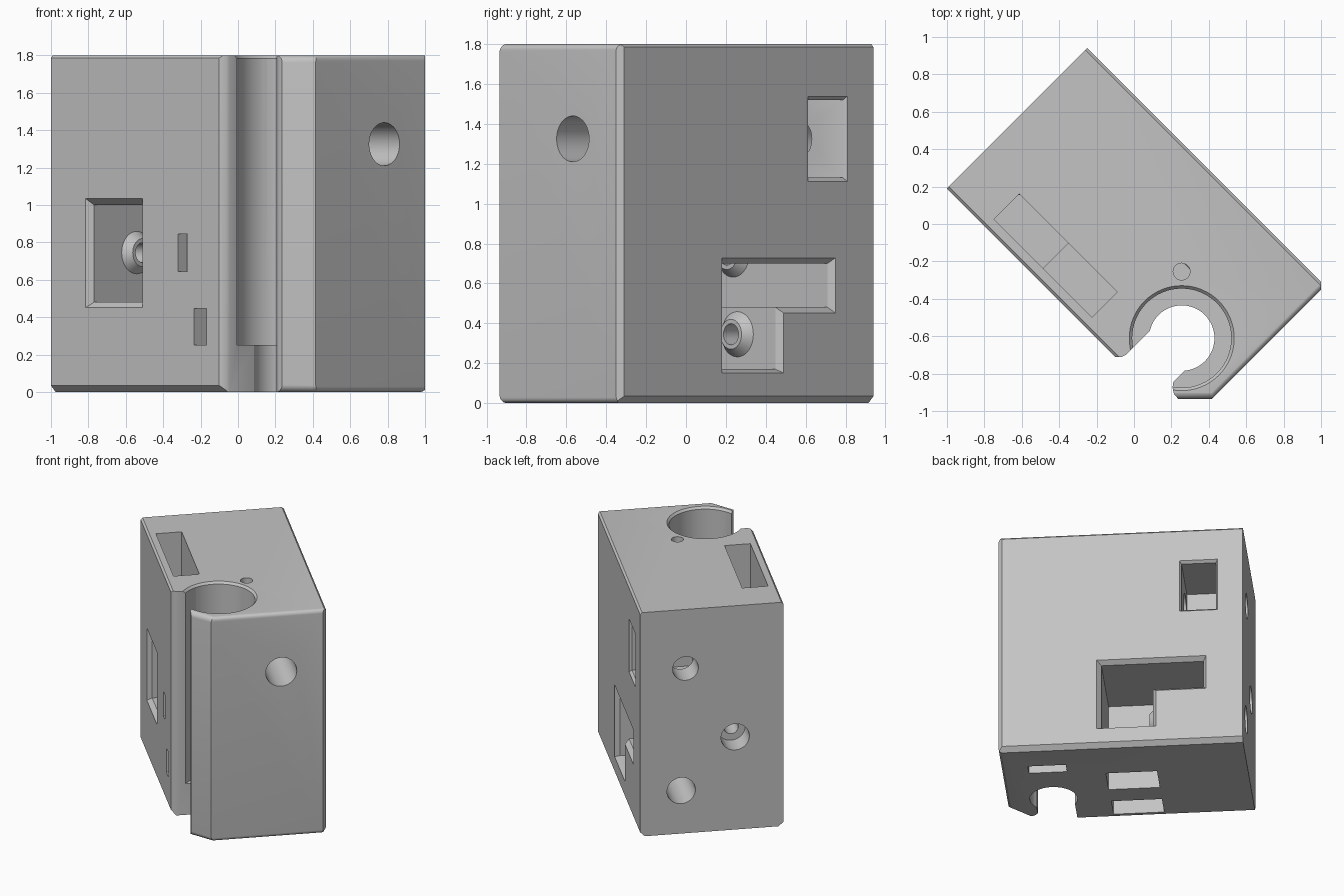
import bpy, bmesh, math
from mathutils import Matrix

cube = bpy.data.objects.get("Cube")
if cube:
    bpy.data.objects.remove(cube, do_unlink=True)

grey = bpy.data.materials.new("plain_grey")
grey.use_nodes = True
colour = (0.55, 0.55, 0.55, 1)
grey.diffuse_color = colour
grey.node_tree.nodes["Principled BSDF"].inputs["Base Color"].default_value = colour

# The block is designed in its own u, v, z axes, then turned 45 degrees
TURN = Matrix.Rotation(-math.pi / 4, 4, 'Z')
PLACE = {'u': lambda a, p: (a, p[0], p[1]),
         'v': lambda a, p: (p[0], a, p[1]),
         'z': lambda a, p: (p[0], p[1], a)}


def loft(name, axis, a, poly_a, b, poly_b=None, turned=True):
    """Solid between two matching polygons at a and b along an axis."""
    poly_b = poly_b or poly_a
    bm = bmesh.new()
    lo = [bm.verts.new(PLACE[axis](a, p)) for p in poly_a]
    hi = [bm.verts.new(PLACE[axis](b, p)) for p in poly_b]
    n = len(lo)
    bm.faces.new(lo)
    bm.faces.new(hi[::-1])
    for i in range(n):
        j = (i + 1) % n
        bm.faces.new((lo[j], lo[i], hi[i], hi[j]))
    bmesh.ops.recalc_face_normals(bm, faces=bm.faces)
    mesh = bpy.data.meshes.new(name)
    bm.to_mesh(mesh)
    bm.free()
    if turned:
        mesh.transform(TURN)
    mesh.materials.append(grey)
    ob = bpy.data.objects.new(name, mesh)
    bpy.context.collection.objects.link(ob)
    return ob


def rect(x0, x1, y0, y1):
    return [(x0, y0), (x1, y0), (x1, y1), (x0, y1)]


def circle(cx, cy, r, n=48):
    return [(cx + r * math.cos(2 * math.pi * i / n),
             cy + r * math.sin(2 * math.pi * i / n)) for i in range(n)]


def rounded_end(far, end, r, n=6):
    """Side profile with its top and bottom corners rounded at one end."""
    s = 1 if end > far else -1
    lo, hi = -0.001, 1.801
    arc = [(math.sin(t * math.pi / 2 / n) * r, r - math.cos(t * math.pi / 2 / n) * r)
           for t in range(n + 1)]
    bottom = [(end - s * (r - x), lo + z) for x, z in arc]
    top = [(end - s * (r - x), hi - z) for x, z in arc[::-1]]
    return [(far, lo)] + bottom + top + [(far, hi)]


def combine(tool, operation='DIFFERENCE'):
    tool.hide_render = True
    mod = body.modifiers.new("shape", 'BOOLEAN')
    mod.operation = operation
    mod.solver = 'EXACT'
    mod.object = tool
    bpy.context.view_layer.objects.active = body
    bpy.ops.object.modifier_apply(modifier=mod.name)
    bpy.data.objects.remove(tool, do_unlink=True)


def cut(axis, a, poly, b, poly_b=None):
    combine(loft("cutter", axis, a, poly, b, poly_b))


# Body outline with the open hook, trimmed by its chamfered and rounded sides
outline = [(-1.019, 0.171), (-0.1385, -0.71), (-0.065, -0.71), (-0.045, -0.7),
           (0.1, -0.555), (0.3, -0.755), (0.21, -0.845), (0.206, -0.875),
           (0.214, -0.91), (0.25, -0.95), (0.45, -0.95), (1, -0.4),
           (1, -0.222), (-0.206, 0.984)]
body = loft("clamp_block", 'z', -0.1, outline, 1.9, turned=False)
F, B = -0.573, 0.488
section = [(F + .035, 0), (B - .035, 0), (B, .035), (B, 1.785),
           (B - .015, 1.8), (F + .015, 1.8), (F, 1.785), (F, .035)]
combine(loft("section", 'u', -1.2, section, 1.2), 'INTERSECT')
combine(loft("end_round", 'v', -1.2, rounded_end(-1.2, 0.9546, .03), 1.2), 'INTERSECT')
combine(loft("hook_round", 'u', -1.2, rounded_end(1.2, -0.935, .04), 1.2,
             turned=False), 'INTERSECT')

# Stepped vertical bore with a softened rim
bore = (0.612, -0.251)
cut('z', 0.25, circle(*bore, .265, 64), 1.9)
cut('z', -0.1, circle(*bore, .175), 0.3)
cut('z', 1.78, circle(*bore, .262, 64), 1.81, circle(*bore, .29, 64))

# Front pocket with bevelled mouth
front_room = rect(-.55, -.18, .48, 1.0)
cut('v', -0.7, front_room, -0.05)
cut('v', F - .002, rect(-.58, -.148, .45, 1.035), F + .035, front_room)

# L-shaped back pocket with bevelled mouth
def ell(u0, u1, u2, z0, z1, z2):
    return [(u0, z1), (u1, z1), (u1, z0), (u2, z0), (u2, z2), (u0, z2)]

room = ell(-.55, -.18, .2, .17, .481, .7)
cut('v', -0.15, room, 0.6)
cut('v', -0.4, rect(-.549, -.179, .482, .699), 0)
cut('v', B + .002, ell(-.573, -.205, .233, .15, .45, .73), B - .035, room)

# Small upper window
window = rect(-.645, -.39, 1.13, 1.52)
cut('v', 0.02, window, 0.6)
cut('v', B + .002, rect(-.657, -.375, 1.11, 1.54), B - .02, window)

# Vertical slots through the top and bottom
cut('z', 0.483, rect(-.548, .194, -.511, -.32), 1.9)
cut('z', -0.1, rect(-.177, .194, -.511, -.32), 0.6)
cut('z', -0.1, rect(-.177, .199, -.149, .09), 0.3)

# Tie slots in the front, small hole in the top, groove underneath
cut('v', -0.7, rect(.12, .193, .645, .845), -0.4)
cut('v', -0.7, rect(.24, .333, .25, .445), -0.4)
cut('z', 1.3, circle(.36, 0, .045, 32), 1.9)
cut('z', -0.1, rect(.48, .76, .14, .24), 0.1)

# Long cross bore with a narrower far end
cut('u', -0.5, circle(.152, 1.325, .115), 1.2)
cut('u', -1, circle(.152, 1.325, .095), -0.5)

# Conical bosses and the stepped screw holes behind them
for v, z, wall in ((-.216, .745, -.55), (.184, .345, -.18)):
    combine(loft("boss", 'u', wall - .01, circle(v, z, .122),
                 wall + .045, circle(v, z, .075)), 'UNION')
    cut('u', -1, circle(v, z, .105), wall - .12)
    cut('u', wall - .2, circle(v, z, .053, 32), wall + .1)

# Smooth rounds, crisp edges
bpy.ops.object.select_all(action='DESELECT')
body.select_set(True)
bpy.context.view_layer.objects.active = body
bpy.ops.object.shade_smooth_by_angle(angle=math.radians(30))
